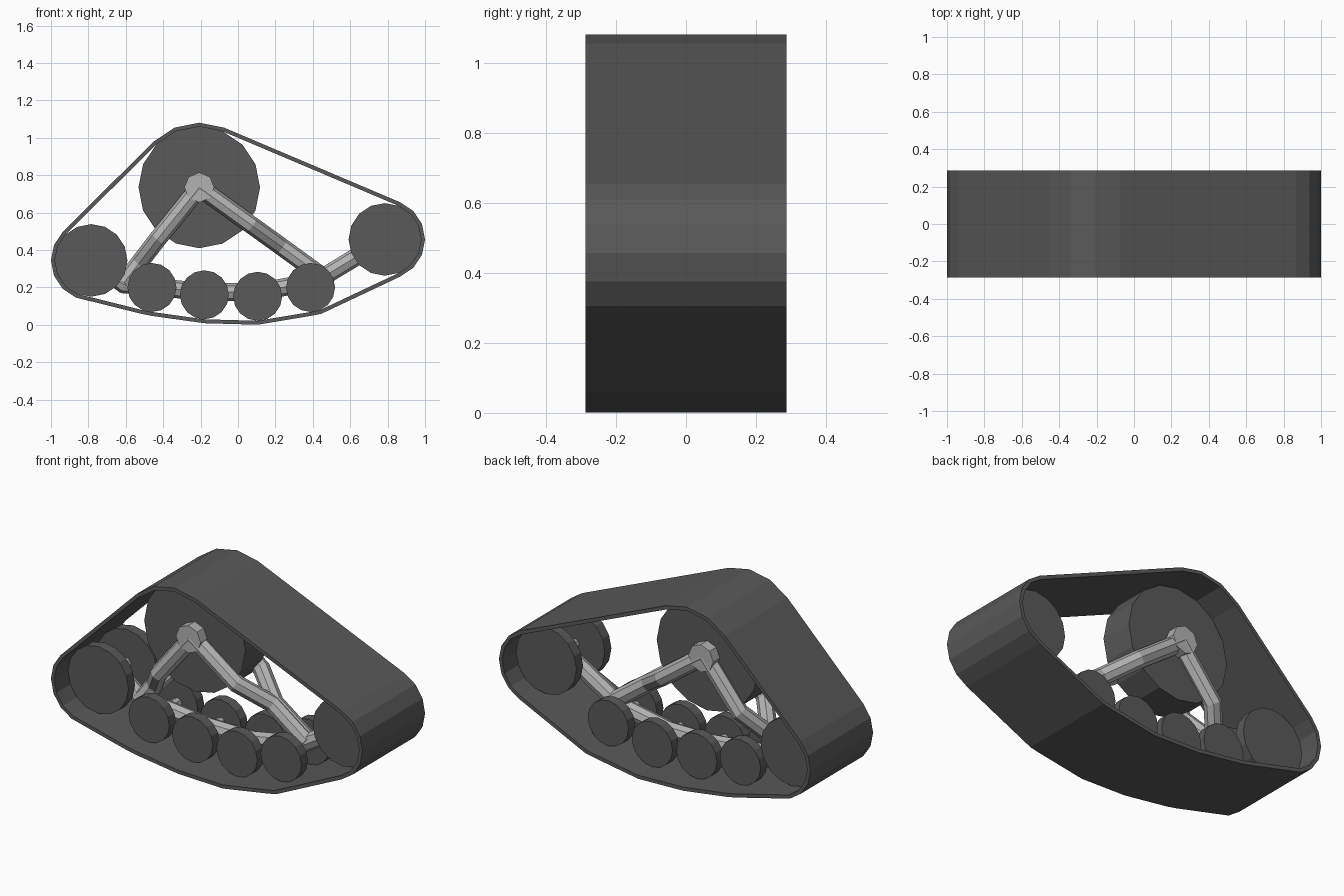
import bpy, bmesh
from math import cos, sin, tau, pi
from mathutils import Vector
from mathutils.geometry import convex_hull_2d

if "Cube" in bpy.data.objects:
    bpy.data.objects.remove(bpy.data.objects["Cube"])


def material(name, v):
    m = bpy.data.materials.new(name)
    m.diffuse_color = (v, v, v, 1)
    m.use_nodes = True
    m.node_tree.nodes["Principled BSDF"].inputs["Base Color"].default_value = m.diffuse_color
    return m


RUBBER = material("dark_rubber", 0.10)
METAL = material("light_metal", 0.45)

# Wheel layout in the side plane: name, x, z, radius
SPROCKET = ("drive_wheel", -0.207, 0.735, 0.325)
PAIRS = [
    ("rear_idler", -0.785, 0.345, 0.194),
    ("front_idler", 0.785, 0.457, 0.194),
    ("road_wheel_1", -0.46, 0.200, 0.131),
    ("road_wheel_2", -0.18, 0.161, 0.131),
    ("road_wheel_3", 0.105, 0.153, 0.131),
    ("road_wheel_4", 0.388, 0.200, 0.131),
]


def ring(x, z, r, n=16):
    return [Vector((x + r * cos(tau * i / n), z + r * sin(tau * i / n))) for i in range(n)]


def mesh_object(name, bm, mat):
    bmesh.ops.recalc_face_normals(bm, faces=bm.faces)
    me = bpy.data.meshes.new(name)
    bm.to_mesh(me)
    bm.free()
    me.materials.append(mat)
    ob = bpy.data.objects.new(name, me)
    bpy.context.collection.objects.link(ob)
    return ob


def disc(name, x, z, r, y0, y1, mat, n=16):
    """Flat-sided cylinder along y."""
    bm = bmesh.new()
    a, b = ([bm.verts.new((p.x, y, p.y)) for p in ring(x, z, r, n)] for y in (y0, y1))
    bm.faces.new(a)
    bm.faces.new(b)
    for i in range(n):
        j = (i + 1) % n
        bm.faces.new((a[i], a[j], b[j], b[i]))
    return mesh_object(name, bm, mat)


def bar(name, points, r):
    """Eight-sided bar along a path."""
    cu = bpy.data.curves.new(name, "CURVE")
    cu.dimensions = "3D"
    cu.bevel_depth, cu.bevel_resolution, cu.use_fill_caps = r, 2, True
    sp = cu.splines.new("POLY")
    sp.points.add(len(points) - 1)
    for p, co in zip(sp.points, points):
        p.co = (*co, 1)
    sp.use_smooth = False
    cu.materials.append(METAL)
    ob = bpy.data.objects.new(name, cu)
    bpy.context.collection.objects.link(ob)
    bpy.ops.object.select_all(action="DESELECT")
    ob.select_set(True)
    bpy.context.view_layer.objects.active = ob
    bpy.ops.object.convert(target="MESH")


# Belt: hull wrapped around all wheels, given thickness and width
inner, outer = [], []
for _, x, z, r in [SPROCKET] + PAIRS:
    inner += ring(x, z, r)
    outer += ring(x, z, r + 0.021)
order = convex_hull_2d(outer)
bm = bmesh.new()
loops = [[bm.verts.new((pts[i].x, y, pts[i].y)) for i in order]
         for pts, y in ((outer, -0.287), (outer, 0.287), (inner, 0.287), (inner, -0.287))]
for k in range(4):
    a, b = loops[k], loops[(k + 1) % 4]
    for i in range(len(order)):
        j = (i + 1) % len(order)
        bm.faces.new((a[i], a[j], b[j], b[i]))
mesh_object("track_belt", bm, RUBBER)

# Central drive wheel and its hub
_, sx, sz, sr = SPROCKET
disc("drive_wheel", sx, sz, sr, -0.1, 0.1, RUBBER)
disc("drive_hub", sx, sz, 0.08, -0.16, 0.16, METAL, 8)

# Paired wheels on short axles
for name, x, z, r in PAIRS:
    for side, y0, y1 in (("right", -0.16, -0.1), ("left", 0.1, 0.16)):
        disc(f"{name}_{side}", x, z, r, y0, y1, RUBBER)
    disc(f"{name}_axle", x, z, 0.03, -0.105, 0.105, METAL, 8)

# Central lower rail, rising to an idler at each end
bar("lower_rail", [(-0.785, 0, 0.345), (-0.61, 0, 0.215), (-0.46, 0, 0.205), (-0.18, 0, 0.175),
                   (0.105, 0, 0.175), (0.42, 0, 0.235), (0.785, 0, 0.457)], 0.048)

# Forked arms from the hub, bending inwards to meet the rail
for side, s in (("right", -1), ("left", 1)):
    y = 0.115 * s
    bar(f"front_arm_{side}", [(sx, y, sz), (0.07, y, 0.535), (0.23, 0.01 * s, 0.42),
                              (0.45, 0.01 * s, 0.26)], 0.048)
    bar(f"rear_arm_{side}", [(sx, y, sz), (-0.425, y, 0.465), (-0.525, 0.01 * s, 0.335),
                             (-0.61, 0.01 * s, 0.225)], 0.048)
